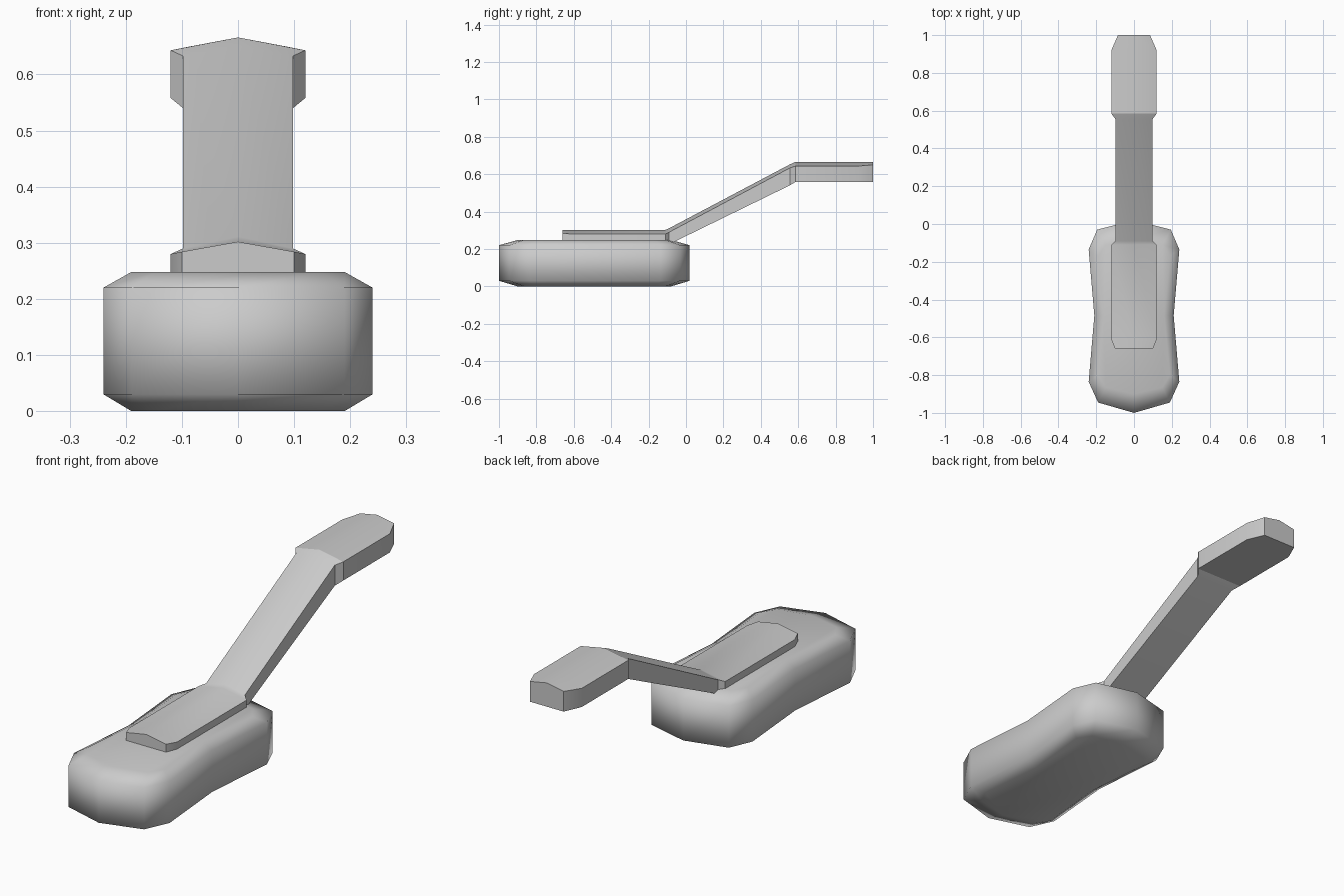
import bpy, math

if "Cube" in bpy.data.objects:
    bpy.data.objects.remove(bpy.data.objects["Cube"])


def loft(name, rings, smooth_angle):
    """Skin a list of equal-length closed rings and cap both ends."""
    n = len(rings[0])
    verts = [p for ring in rings for p in ring]
    faces = []
    for r in range(len(rings) - 1):
        a, b = r * n, (r + 1) * n
        for i in range(n):
            j = (i + 1) % n
            faces.append((a + i, a + j, b + j, b + i))
    faces.append(tuple(reversed(range(n))))
    faces.append(tuple(range(len(verts) - n, len(verts))))
    mesh = bpy.data.meshes.new(name)
    mesh.from_pydata(verts, [], faces)
    obj = bpy.data.objects.new(name, mesh)
    bpy.context.collection.objects.link(obj)
    bpy.ops.object.select_all(action='DESELECT')
    obj.select_set(True)
    bpy.context.view_layer.objects.active = obj
    # consistent outward normals
    bpy.ops.object.mode_set(mode='EDIT')
    bpy.ops.mesh.select_all(action='SELECT')
    bpy.ops.mesh.normals_make_consistent(inside=False)
    bpy.ops.object.mode_set(mode='OBJECT')
    bpy.ops.object.shade_smooth_by_angle(angle=math.radians(smooth_angle))
    return obj


def mirrored(half, z):
    """Close a right-hand half outline across x = 0."""
    left = [(-x, y) for x, y in reversed(half[1:-1])]
    return [(x, y, z) for x, y in half + left]


# Waisted body with softened top and bottom rims
outer = [(0, -1), (0.19, -0.945), (0.24, -0.835), (0.21, -0.485),
         (0.24, -0.135), (0.195, -0.03), (0, 0.02)]
inner = [(0, -0.9), (0.15, -0.865), (0.19, -0.80), (0.16, -0.485),
         (0.19, -0.17), (0.15, -0.11), (0, -0.08)]
loft("body", [mirrored(inner, 0), mirrored(outer, 0.03),
              mirrored(outer, 0.22), mirrored(inner, 0.248)], 80)

# Ridged lever: base plate, sloping arm and raised grip
# each station: y, half width, underside z, shoulder z, ridge z
stations = [
    (-0.66, 0.10, 0.195, 0.284, 0.302),
    (-0.61, 0.12, 0.195, 0.280, 0.302),
    (-0.11, 0.12, 0.195, 0.280, 0.302),
    (-0.09, 0.098, 0.225, 0.290, 0.311),
    (0.555, 0.098, 0.540, 0.633, 0.652),
    (0.585, 0.12, 0.558, 0.643, 0.666),
    (0.92, 0.12, 0.558, 0.643, 0.666),
    (1.00, 0.085, 0.558, 0.650, 0.666),
]
loft("lever", [[(-w, y, zb), (w, y, zb), (w, y, zs), (0, y, zr), (-w, y, zs)]
               for y, w, zb, zs, zr in stations], 24)
